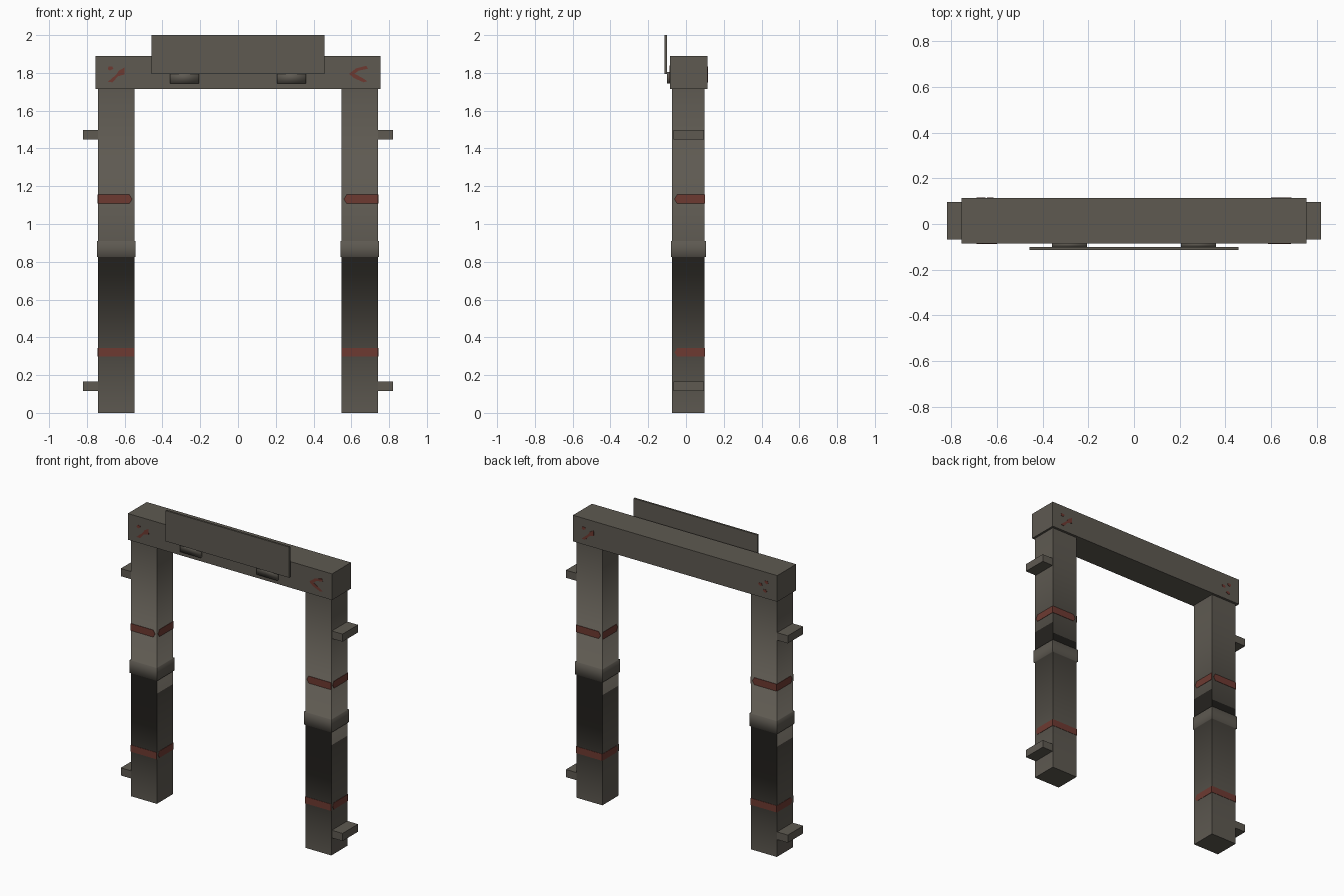
import bpy, bmesh
from mathutils import Vector

if "Cube" in bpy.data.objects:
    bpy.data.objects.remove(bpy.data.objects["Cube"])


def material(name, rgb):
    m = bpy.data.materials.new(name)
    m.diffuse_color = (*rgb, 1)
    m.use_nodes = True
    m.node_tree.nodes["Principled BSDF"].inputs["Base Color"].default_value = m.diffuse_color
    return m


METAL = material("weathered grey", (0.112, 0.101, 0.083))
RED = material("faded red paint", (0.155, 0.042, 0.031))


def finish(name, bm, mat):
    bmesh.ops.recalc_face_normals(bm, faces=bm.faces[:])
    me = bpy.data.meshes.new(name)
    bm.to_mesh(me)
    bm.free()
    me.materials.append(mat)
    ob = bpy.data.objects.new(name, me)
    bpy.context.collection.objects.link(ob)
    return ob


def rings(name, levels, mat, soft):
    """Stack rectangles (x0, x1, y0, y1, z); soft shades across the inner rings."""
    bm = bmesh.new()
    loops = [[bm.verts.new(p) for p in ((x0, y0, z), (x1, y0, z), (x1, y1, z), (x0, y1, z))]
             for x0, x1, y0, y1, z in levels]
    bm.faces.new(loops[0])
    bm.faces.new(loops[-1])
    for a, b in zip(loops, loops[1:]):
        for i in range(4):
            j = (i + 1) % 4
            bm.faces.new((a[i], a[j], b[j], b[i]))
    for e in bm.edges:
        e.smooth = False
    inner = loops[1:-1] if soft == "inner" else loops
    if soft:
        for ring in inner:
            for i in range(4):
                bm.edges.get((ring[i], ring[(i + 1) % 4])).smooth = True
        for f in bm.faces:
            f.smooth = True
    return finish(name, bm, mat)


def box(name, x0, x1, y0, y1, z0, z1, soft=None):
    x0, x1 = sorted((x0, x1))
    return rings(name, [(x0, x1, y0, y1, z0), (x0, x1, y0, y1, z1)], METAL, soft)


def plate(bm, pts, normal):
    """Thin painted plate lying on a flat surface."""
    off = Vector(normal) * 0.002
    low = [bm.verts.new(p) for p in pts]
    top = [bm.verts.new(Vector(p) + off) for p in pts]
    bm.faces.new(low)
    bm.faces.new(top)
    for i in range(len(pts)):
        j = (i + 1) % len(pts)
        bm.faces.new((low[i], low[j], top[j], top[i]))


YF, YB = -0.073, 0.099          # post front and back
XI, XO = 0.549, 0.741           # post inner and outer
for s, side in ((-1, "left"), (1, "right")):
    # Post with a raised collar
    x0, x1 = sorted((s * XI, s * XO))
    g = 0.006
    thin = (x0, x1, YF, YB)
    wide = (x0 - g, x1 + g, YF - g, YB + g)
    rings(side + "_post", [(*thin, 0), (*thin, 0.825), (*wide, 0.825), (*wide, 0.91),
                           (*thin, 0.91), (*thin, 1.72)], METAL, "inner")
    # Outer pegs
    for z, lvl in ((0.115, "lower"), (1.447, "upper")):
        box(f"{side}_{lvl}_peg", s * (XO - 0.01), s * 0.82, -0.067, 0.096, z, z + 0.051)
    # Sign bracket
    box(side + "_sign_bracket", s * 0.207, s * 0.36, -0.1, -0.08, 1.745, 1.805, "all")
    # Painted stripes round each post, tapering at one end
    bm = bmesh.new()
    for z0, z1, gap in ((0.298, 0.343, 0.0), (1.108, 1.155, 0.012)):
        zm, t = (z0 + z1) / 2, 0.014

        def stripe(at, a, b, normal):
            d = t if b > a else -t
            plate(bm, [at(a, z0), at(b - d, z0), at(b, zm), at(b - d, z1), at(a, z1)]
                  if gap or normal[0] else [at(a, z0), at(b, z0), at(b, z1), at(a, z1)], normal)

        for y, n in ((YF, -1), (YB, 1)):
            stripe(lambda u, z: (u, y, z), s * XO, s * (XI + gap), (0, n, 0))
        for x, n in ((s * XO, s), (s * XI, -s)):
            stripe(lambda u, z: (x, u, z), YB, YF + 0.012, (n, 0, 0))
    finish(side + "_post_stripes", bm, RED)

# Crossbeam and sign board
box("crossbeam", -0.755, 0.755, -0.085, 0.115, 1.715, 1.89)
box("sign_board", -0.457, 0.457, -0.113, -0.1, 1.795, 2.0)

# Paint splashes on the beam ends
STROKE = [(-0.69, 1.752), (-0.665, 1.75), (-0.635, 1.782), (-0.6, 1.792), (-0.602, 1.828),
          (-0.63, 1.812), (-0.645, 1.79)]
DOT = [(-0.69, 1.82), (-0.678, 1.812), (-0.66, 1.822), (-0.665, 1.833), (-0.685, 1.833)]
WING_TOP = [(0.588, 1.795), (0.605, 1.788), (0.64, 1.812), (0.688, 1.822), (0.68, 1.838), (0.625, 1.824)]
WING_LOW = [(0.59, 1.793), (0.615, 1.772), (0.665, 1.75), (0.685, 1.756), (0.66, 1.772), (0.615, 1.797)]


def shifted(pts, dx, dz):
    return [(x + dx, z + dz) for x, z in pts]


def mirrored(pts):
    return [(-x, z) for x, z in pts]


FRONT = [STROKE, DOT, WING_TOP, WING_LOW]
BACK = [mirrored(STROKE), mirrored(DOT), DOT, shifted(DOT, 0.045, -0.025), shifted(DOT, 0.01, -0.06)]
for name, shapes, y, n in (("front_paint_marks", FRONT, -0.085, -1), ("back_paint_marks", BACK, 0.115, 1)):
    bm = bmesh.new()
    for shape in shapes:
        plate(bm, [(x, y, z) for x, z in shape], (0, n, 0))
    finish(name, bm, RED)
